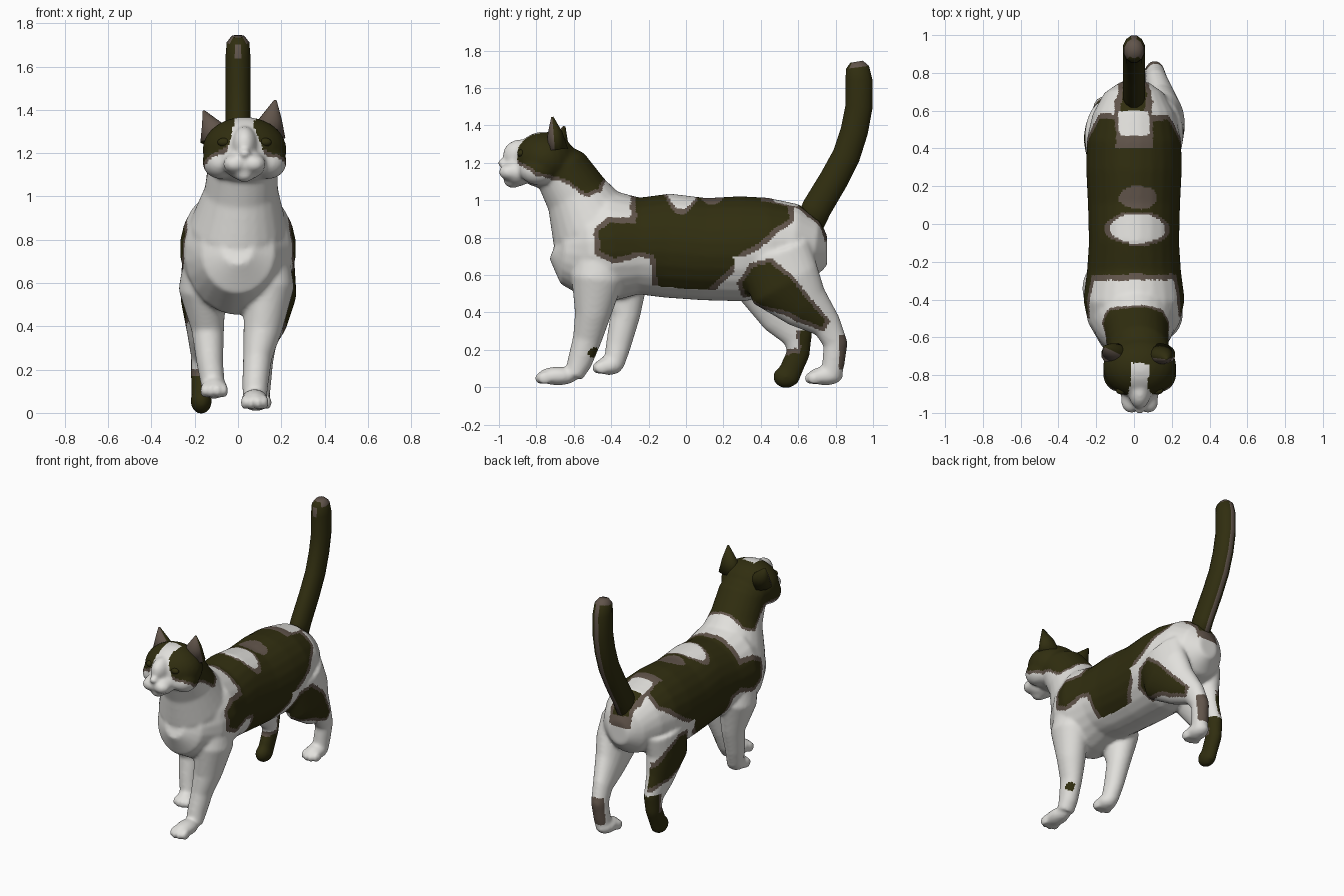
import bpy, bmesh, math
from mathutils import Vector, Matrix, noise

if "Cube" in bpy.data.objects:
    bpy.data.objects.remove(bpy.data.objects["Cube"])

def material(name, rgb):
    m = bpy.data.materials.new(name)
    m.diffuse_color = (*rgb, 1)
    m.use_nodes = True
    m.node_tree.nodes["Principled BSDF"].inputs["Base Color"].default_value = m.diffuse_color
    return m

MATS = [material("white_fur", (.76, .75, .72)),
        material("brown_fur", (.12, .09, .07)),
        material("dark_fur", (.03, .027, .005))]
WHITE, BROWN, DARK = 0, 1, 2

def loft(bm, rings, n=24):
    """Skin ellipses (x, y, z, half width, half depth) set square to their path."""
    pts = [Vector(r[:3]) for r in rings]
    loops = []
    for i, r in enumerate(rings):
        t = (pts[min(i + 1, len(pts) - 1)] - pts[max(i - 1, 0)]).normalized()
        v = t.cross(Vector((1, 0, 0))).normalized()
        loop = []
        for k in range(n):
            a = math.tau * (k + .5) / n
            loop.append(bm.verts.new(pts[i] + Vector((r[3] * math.cos(a), 0, 0)) + v * r[4] * math.sin(a)))
        loops.append(loop)
    for a, b in zip(loops, loops[1:]):
        for k in range(n):
            bm.faces.new((a[k], a[(k + 1) % n], b[(k + 1) % n], b[k]))
    bm.faces.new(loops[0])
    bm.faces.new(loops[-1])

def ball(bm, c, r):
    mat = Matrix.Translation(c) @ Matrix.Diagonal((*r, 1))
    bmesh.ops.create_uvsphere(bm, u_segments=24, v_segments=14, radius=1, matrix=mat)

def paw(bm, x, y, z, length):
    ball(bm, (x, y, z), (.062, length, .05))
    for i in range(4):
        dx = (i - 1.5) * .031
        ball(bm, (x + dx, y - length * .85 + abs(dx) * .5, z - .012), (.019, .04, .034))

def finish(bm, name, rule):
    bmesh.ops.recalc_face_normals(bm, faces=bm.faces)
    me = bpy.data.meshes.new(name)
    bm.to_mesh(me)
    bm.free()
    ob = bpy.data.objects.new(name, me)
    bpy.context.collection.objects.link(ob)
    paint(me, rule)
    return ob

def paint(me, rule):
    for m in MATS:
        me.materials.append(m)
    for p in me.polygons:
        p.material_index = rule(p.center, p.normal)
        p.use_smooth = True

# Fur patches as outlines seen from the side (y, z)
SADDLE = [(-.27, 1.15), (-.27, .88), (-.4, .88), (-.47, .83), (-.46, .73), (-.38, .69),
          (-.26, .73), (-.17, .70), (-.15, .5), (-.05, .44), (.1, .5), (.2, .6), (.3, .72),
          (.45, .82), (.55, .9), (.55, .97), (.52, 1.15)]
THIGH = [(.3, .56), (.35, .64), (.45, .66), (.56, .58), (.62, .5), (.74, .36), (.72, .32),
         (.6, .38), (.4, .44), (.32, .5)]
HOOD = [(-.95, 1.5), (-.90, 1.22), (-.80, 1.14), (-.66, 1.12), (-.62, 1.10), (-.53, 1.03),
        (-.46, 1.06), (-.42, 1.15), (-.55, 1.5)]

def outside(y, z, poly):
    """Distance from an outline, 0 when inside it."""
    inside, best, p = False, 9, Vector((y, z))
    for i in range(len(poly)):
        a, b = Vector(poly[i - 1]), Vector(poly[i])
        if (a.y > z) != (b.y > z) and y < a.x + (z - a.y) * (b.x - a.x) / (b.y - a.y):
            inside = not inside
        d = b - a
        t = max(0, min(1, (p - a).dot(d) / d.length_squared))
        best = min(best, (p - a - d * t).length)
    return 0 if inside else best

def patch(y, z, poly, border):
    d = outside(y, z, poly)
    return DARK if d == 0 else BROWN if d < border else WHITE

def spot(u, v, cu, cv, ru, rv):
    return ((u - cu) / ru) ** 2 + ((v - cv) / rv) ** 2

def fur(c, n):
    x, y, z = c + noise.noise_vector(c * 8) * .014
    outward = n.x * (1 if x > 0 else -1)
    if y < -.4 and z > .95:                                   # hood and face blaze
        if y < -.74 and abs(x - .03) < .05 + max(0, 1.31 - z) * .35:
            return WHITE
        return patch(y, z, HOOD, .018)
    if y > .6 and z > .78 and abs(x) < .085:                  # root of the tail
        return DARK if abs(x) < .06 and z > .85 else BROWN
    if x < 0 and y > .4 and z < .3:                           # dark left hind foot
        if z < .17 or y > .61:
            return DARK
        return BROWN if z < .2 or y > .59 else WHITE
    if x > 0 and y > .82 and .1 < z < .28:                    # right hock
        return BROWN
    if x > .1 and spot(y, z, -.5, .19, .03, .025) < 1:        # front leg spot
        return DARK
    if z > .9 and y > -.3:                                    # marks along the spine
        s = spot(x, y, .02, -.025, .15, .075)
        if s < 1:
            return WHITE
        if s < 1.4 or spot(x, y, .02, .14, .1, .06) < 1:
            return BROWN
        if y > .47 and abs(x) < .08:
            return WHITE
        if y > .4 and abs(x) < .1:
            return BROWN
    if y > .25 and z < .7:
        return patch(y, z, THIGH, .022) if outward > 0 and abs(x) > .09 else WHITE
    if n.z < -.75:
        return WHITE
    return patch(y, z, SADDLE, .03)

body = bmesh.new()
# Torso
loft(body, [(0, -.70, .76, .07, .08), (0, -.65, .74, .17, .19), (0, -.52, .74, .245, .29),
            (0, -.40, .76, .27, .30), (0, -.25, .755, .25, .26), (0, -.10, .757, .24, .28),
            (0, .10, .738, .245, .275), (0, .30, .74, .255, .283), (0, .45, .755, .25, .26),
            (0, .58, .755, .22, .225), (0, .69, .73, .16, .17), (0, .755, .73, .07, .08)])
# Neck
loft(body, [(0, -.42, .74, .24, .25), (0, -.51, .88, .22, .23), (.015, -.585, 1.03, .17, .172),
            (.025, -.67, 1.17, .16, .15), (.03, -.72, 1.24, .12, .10)])
# Skull, cheeks, bridge, muzzle, chin and nose
ball(body, (.03, -.755, 1.215), (.195, .165, .152))
ball(body, (.03, -.885, 1.24), (.06, .095, .085))
ball(body, (.03, -.90, 1.15), (.1, .085, .075))
for s in (-1, 1):
    ball(body, (.03 + s * .043, -.94, 1.15), (.056, .062, .045))
    ball(body, (.03 + s * .11, -.79, 1.16), (.085, .1, .08))
ball(body, (.03, -.925, 1.10), (.045, .05, .035))
ball(body, (.03, -.982, 1.20), (.028, .025, .022))
# Front legs: right one planted, left one lifted
loft(body, [(.15, -.45, .78, .08, .12), (.145, -.475, .58, .115, .14), (.115, -.50, .38, .09, .095),
            (.09, -.53, .25, .067, .077), (.08, -.57, .13, .06, .066), (.078, -.60, .06, .055, .05)])
paw(body, .077, -.685, .06, .11)
loft(body, [(-.16, -.40, .78, .08, .12), (-.165, -.34, .57, .11, .145), (-.14, -.325, .38, .075, .08),
            (-.13, -.36, .23, .062, .068), (-.115, -.385, .12, .055, .055)])
paw(body, -.11, -.41, .115, .075)
# Hind legs: right one planted, left one pushing off from its toes
loft(body, [(.15, .47, .72, .11, .2), (.165, .53, .55, .105, .2), (.145, .645, .43, .085, .135),
            (.12, .755, .33, .06, .08), (.11, .80, .23, .052, .066), (.10, .787, .12, .052, .06),
            (.095, .775, .05, .05, .055)])
paw(body, .09, .745, .06, .095)
loft(body, [(-.15, .46, .70, .11, .2), (-.165, .45, .52, .1, .18), (-.165, .53, .37, .07, .125),
            (-.165, .60, .26, .052, .08), (-.17, .60, .18, .048, .062), (-.17, .56, .09, .045, .062),
            (-.17, .54, .04, .045, .062)])
ball(body, (-.17, .535, .055), (.05, .07, .06))
ob = finish(body, "body_blockout", lambda c, n: WHITE)

# Fuse the blocked-out parts into one smooth skin, then paint it
rm = ob.modifiers.new("fuse", 'REMESH')
rm.mode, rm.voxel_size = 'VOXEL', .011
sm = ob.modifiers.new("soften", 'SMOOTH')
sm.factor, sm.iterations = .5, 9
bpy.context.view_layer.update()
skin = bpy.data.meshes.new_from_object(ob.evaluated_get(bpy.context.evaluated_depsgraph_get()))
bpy.data.objects.remove(ob)
skin.name = "cat_body"
skin.materials.clear()
paint(skin, fur)
bpy.context.collection.objects.link(bpy.data.objects.new("cat_body", skin))

# Tail
tail = bmesh.new()
loft(tail, [(0, .64, .83, .06, .08), (0, .70, .96, .06, .082), (0, .79, 1.11, .06, .08),
            (0, .858, 1.24, .06, .077), (0, .90, 1.37, .06, .076), (0, .925, 1.5, .06, .075),
            (0, .925, 1.64, .06, .075), (0, .917, 1.71, .054, .064), (0, .912, 1.74, .03, .035)], 12)
def tail_fur(c, n):
    if n.y > .85 or c.z > 1.72 or (c.z > 1.6 and n.y < -.9):
        return BROWN
    return DARK
finish(tail, "tail", tail_fur)

# Ears, brown inside
EARS = {"left_ear": [(-.09, -.69, 1.25, .085, .06), (-.115, -.67, 1.33, .052, .04), (-.157, -.65, 1.395, .006, .006)],
        "right_ear": [(.135, -.69, 1.27, .085, .06), (.15, -.70, 1.36, .052, .04), (.172, -.715, 1.445, .006, .006)]}
for name, rings in EARS.items():
    ear = bmesh.new()
    loft(ear, rings, 16)
    finish(ear, name, lambda c, n: BROWN if n.y < -.3 else DARK)

# Eyes
for name, s in (("left_eye", -1), ("right_eye", 1)):
    eye = bmesh.new()
    ball(eye, (.03 + s * .095, -.882, 1.25), (.03, .02, .02))
    finish(eye, name, lambda c, n: DARK)
